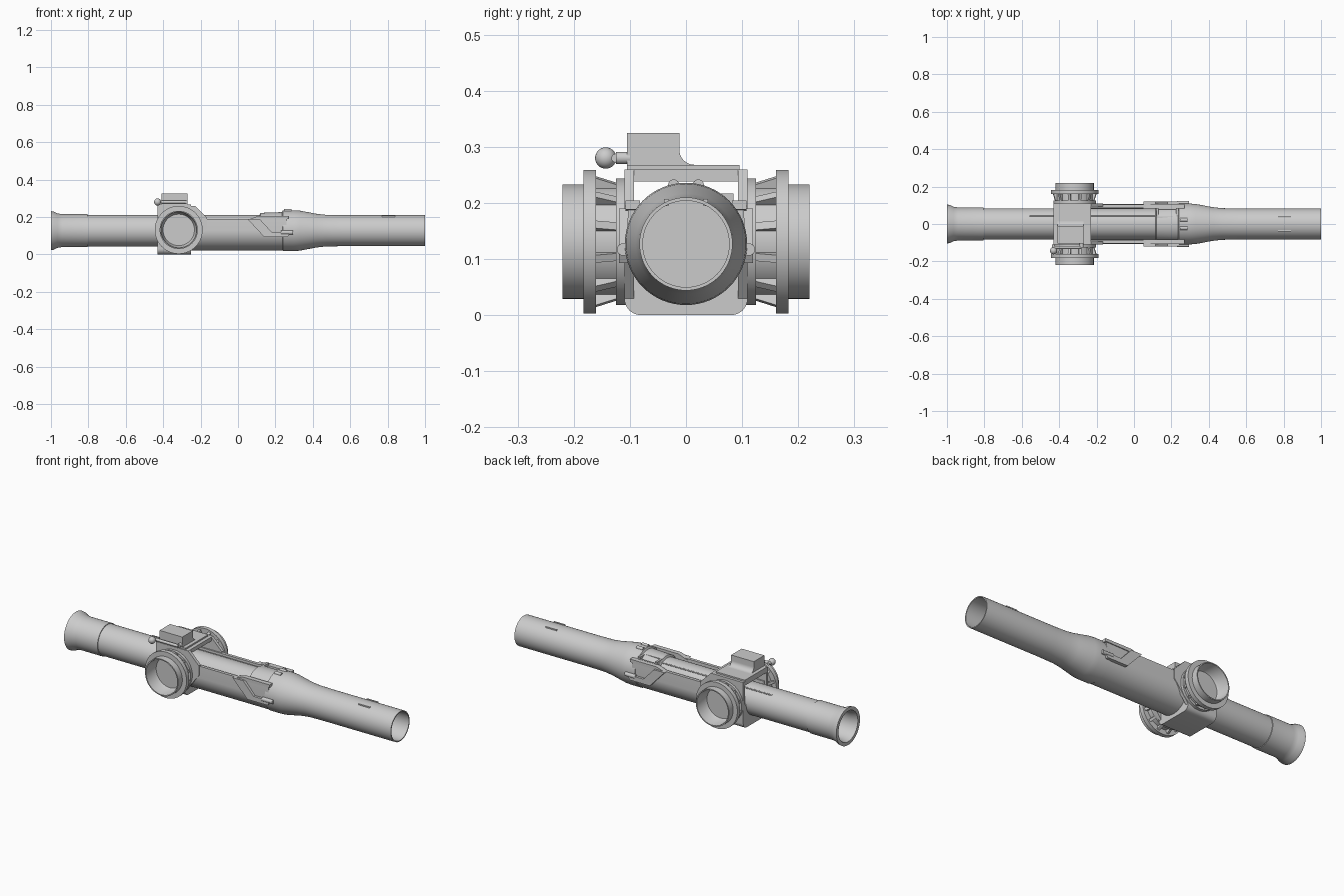
import bpy, bmesh, math
from mathutils import Vector, Matrix

if "Cube" in bpy.data.objects:
    bpy.data.objects.remove(bpy.data.objects["Cube"])

AXIS_Z = 0.127
grey = bpy.data.materials.new("metal grey")
grey.diffuse_color = (0.6, 0.6, 0.6, 1)
grey.use_nodes = True
grey.node_tree.nodes["Principled BSDF"].inputs["Base Color"].default_value = grey.diffuse_color


def finish(name, bm):
    bmesh.ops.remove_doubles(bm, verts=bm.verts, dist=1e-5)
    bmesh.ops.recalc_face_normals(bm, faces=bm.faces)
    me = bpy.data.meshes.new(name)
    bm.to_mesh(me)
    bm.free()
    me.shade_smooth()
    me.set_sharp_from_angle(angle=math.radians(30))
    me.materials.append(grey)
    ob = bpy.data.objects.new(name, me)
    bpy.context.collection.objects.link(ob)
    return ob


def lathe(name, prof, axis='X', loc=(0, 0, AXIS_Z), sign=1, n=64):
    """Revolve (distance, radius) pairs about the x or y axis."""
    bm = bmesh.new()
    rings = []
    for t, r in prof:
        ring = []
        for i in range(n):
            a = 2 * math.pi * i / n
            c, s = r * math.cos(a), r * math.sin(a)
            p = (t, c, s) if axis == 'X' else (c, t * sign, s)
            ring.append(bm.verts.new(Vector(p) + Vector(loc)))
        rings.append(ring)
    for a, b in zip(rings, rings[1:]):
        for i in range(n):
            j = (i + 1) % n
            bm.faces.new((a[i], a[j], b[j], b[i]))
    bmesh.ops.remove_doubles(bm, verts=bm.verts, dist=1e-5)
    return finish(name, bm)


def prism(name, pts, axis, lo, hi):
    """Extrude a flat outline: (y, z) along x, or (x, z) along y."""
    bm = bmesh.new()
    vs = [bm.verts.new((lo, a, b) if axis == 'X' else (a, lo, b)) for a, b in pts]
    f = bm.faces.new(vs)
    g = bmesh.ops.extrude_face_region(bm, geom=[f])
    d = Vector((hi - lo, 0, 0)) if axis == 'X' else Vector((0, hi - lo, 0))
    bmesh.ops.translate(bm, verts=[v for v in g['geom'] if isinstance(v, bmesh.types.BMVert)], vec=d)
    return finish(name, bm)


def box(name, x, y, z):
    return prism(name, [(y[0], z[0]), (y[1], z[0]), (y[1], z[1]), (y[0], z[1])], 'X', *x)


def rod(name, a, b, r, n=16):
    a, b = Vector(a), Vector(b)
    bm = bmesh.new()
    m = Matrix.Translation((a + b) / 2) @ (b - a).to_track_quat('Z', 'Y').to_matrix().to_4x4()
    bmesh.ops.create_cone(bm, cap_ends=True, segments=n, radius1=r, radius2=r,
                          depth=(b - a).length, matrix=m)
    return finish(name, bm)


def arc(cy, cz, r, a0, a1, n):
    return [(cy + r * math.cos(math.radians(a0 + (a1 - a0) * i / n)),
             cz + r * math.sin(math.radians(a0 + (a1 - a0) * i / n))) for i in range(n + 1)]


# Hollow tube with flared rear end, front swell and inner blocking wall
lathe("barrel_tube", [
    (0.28, 0), (0.28, 0.077), (1.0, 0.077), (1.0, 0.083), (0.56, 0.083), (0.47, 0.0845),
    (0.42, 0.09), (0.33, 0.107), (0.30, 0.109), (0.24, 0.109), (0.235, 0.099),
    (0.12, 0.095), (0.115, 0.084), (-0.805, 0.084), (-0.805, 0.088), (-0.94, 0.088),
    (-0.965, 0.092), (-0.985, 0.102), (-1.0, 0.104), (-1.0, 0.085), (-0.96, 0.077),
    (-0.5, 0.077), (-0.5, 0)])
for s in (-1, 1):
    box("tube_side_rib", (0.77, 0.84), (s * 0.035 - 0.004, s * 0.035 + 0.004), (0.195, 0.207))

# Open-topped cradle wrapped around the lower half of the tube
prism("cradle", [(-0.103, 0.19)] + arc(0, AXIS_Z, 0.106, 180, 360, 32) + [(0.103, 0.19), (0.086, 0.19)]
      + arc(0, AXIS_Z, 0.085, 360, 180, 32) + [(-0.086, 0.19)], 'X', -0.42, 0.26)

# Frame block holding the trunnions
prism("block_base", [(-0.11, 0.13)] + arc(-0.08, 0.03, 0.03, 180, 270, 6)
      + arc(0.08, 0.03, 0.03, 270, 360, 6) + [(0.11, 0.13)]
      + arc(0, AXIS_Z, 0.084, 2, -182, 32), 'X', -0.43, -0.25)
box("block_top", (-0.43, -0.23), (-0.11, 0.11), (0.238, 0.26))
for s in (-1, 1):
    lo, hi = sorted((s * 0.093, s * 0.11))
    prism("block_cheek", [(-0.43, 0.06), (-0.43, 0.26), (-0.23, 0.26), (-0.165, 0.195),
                          (-0.165, 0.14), (-0.25, 0.03)], 'Y', lo, hi)

# Sloped housing on the block
prism("top_plate", [(-0.105, 0.26), (0.095, 0.26), (0.095, 0.268), (-0.105, 0.268)], 'X', -0.43, -0.25)
prism("top_housing", [(-0.105, 0.266), (0.015, 0.266)] + arc(0.015, 0.295, 0.027, 270, 180, 8)
      + [(-0.012, 0.325), (-0.105, 0.325)], 'X', -0.41, -0.27)

# Lever with ball knob beside the housing
rod("lever_shaft", (-0.28, -0.125, 0.28), (-0.43, -0.125, 0.28), 0.008)
rod("lever_pivot", (-0.28, -0.125, 0.28), (-0.28, -0.1, 0.28), 0.011)
rod("lever_neck", (-0.43, -0.11, 0.28), (-0.43, -0.143, 0.28), 0.008)
bm = bmesh.new()
bmesh.ops.create_uvsphere(bm, u_segments=24, v_segments=14, radius=0.019,
                          matrix=Matrix.Translation((-0.43, -0.143, 0.28)))
finish("lever_knob", bm)

# Trunnion cups with ribs, mirrored front and back
TX = -0.317
for s in (-1, 1):
    lathe("trunnion_cup", [
        (0.108, 0), (0.108, 0.113), (0.125, 0.113), (0.125, 0.1), (0.16, 0.1), (0.16, 0.128),
        (0.183, 0.128), (0.183, 0.102), (0.22, 0.102), (0.22, 0.096), (0.16, 0.09),
        (0.148, 0.084), (0.148, 0)], 'Y', (TX, 0, 0.131), s)
    for i in range(12):
        ob = prism("trunnion_rib", [(0.124, 0.095), (0.124, 0.107), (0.161, 0.119), (0.161, 0.095)],
                   'X', -0.007, 0.007)
        m = Matrix.Rotation(math.radians(30 * i + 15), 4, 'Y')
        if s < 0:
            m = m @ Matrix.Rotation(math.pi, 4, 'Z')
        ob.matrix_world = Matrix.Translation((TX, 0, 0.131)) @ m

# Bent strap brackets and pins at the cradle front
for s in (-1, 1):
    lo, hi = sorted((s * 0.098, s * 0.119))
    prism("strap_bracket", [(0.05, 0.19), (0.14, 0.093), (0.265, 0.093), (0.28, 0.12),
                            (0.18, 0.12), (0.115, 0.19)], 'Y', lo, hi)
    lo, hi = sorted((s * 0.098, s * 0.112))
    prism("strap_rail", [(0.05, 0.185), (0.105, 0.204), (0.27, 0.204), (0.27, 0.188)], 'Y',
          *sorted((s * 0.082, s * 0.108)))
    rod("strap_pin", (0.23, s * 0.112, 0.117), (0.295, s * 0.112, 0.117), 0.011)
    rod("top_pin", (0.245, s * 0.022, 0.232), (0.285, s * 0.022, 0.232), 0.01)

# Raised window frame on the collar
for x0, x1, y0, y1 in ((0.12, 0.132, 0.03, 0.085), (0.225, 0.237, 0.03, 0.085),
                       (0.12, 0.237, 0.03, 0.04), (0.12, 0.237, 0.077, 0.085)):
    box("window_frame", (x0, x1), (y0, y1), (0.175, 0.217 if y0 < 0.07 else 0.205))

# Guide rods along the top of the tube
rod("guide_rod", (-0.56, 0.043, 0.199), (0.12, 0.043, 0.199), 0.004, 8)
